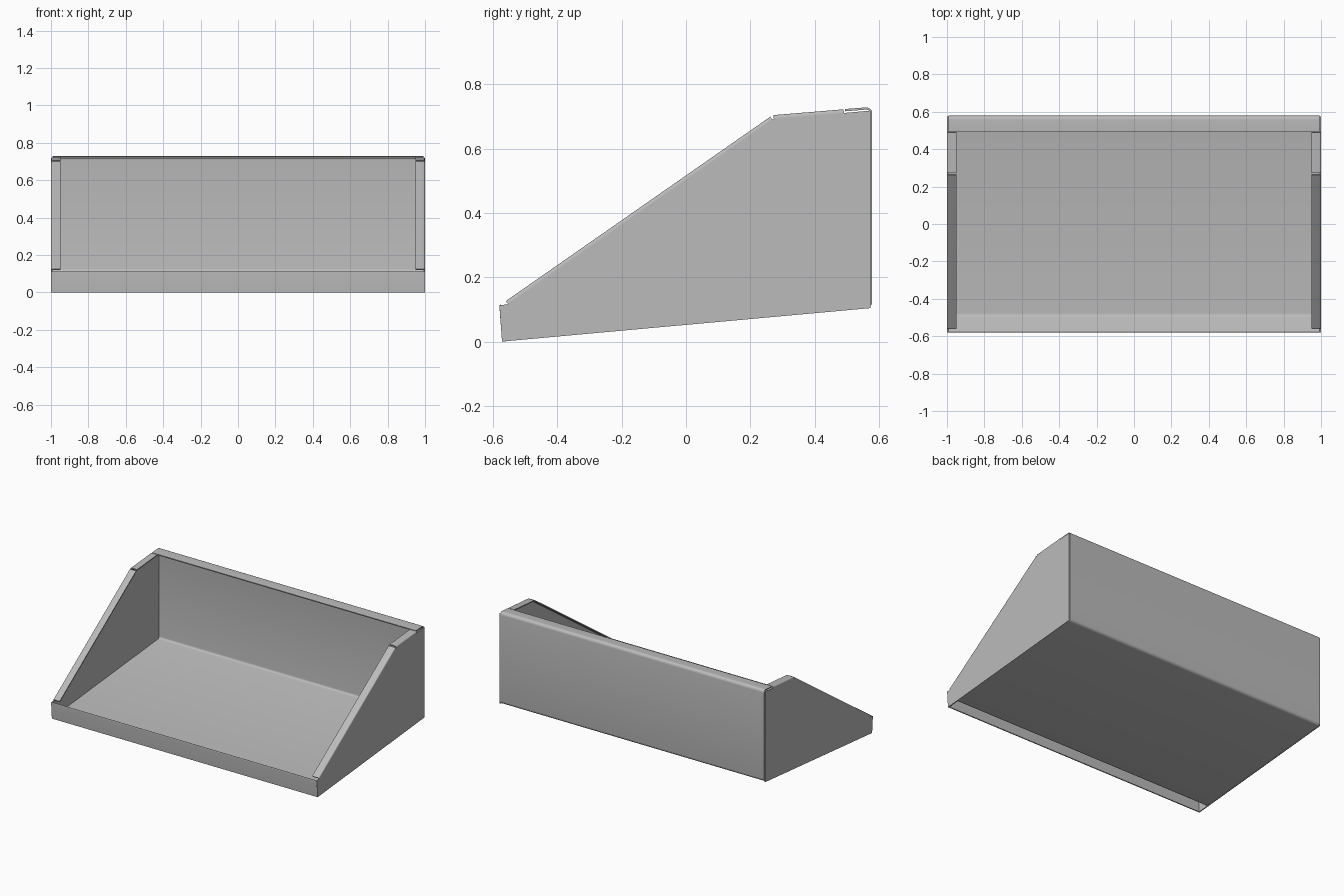
import bpy, bmesh
from mathutils import Vector

cube = bpy.data.objects.get("Cube")
if cube:
    bpy.data.objects.remove(cube, do_unlink=True)

GREY = (0.5, 0.5, 0.5, 1)
metal = bpy.data.materials.new("grey sheet metal")
metal.use_nodes = True
metal.diffuse_color = GREY
metal.node_tree.nodes["Principled BSDF"].inputs["Base Color"].default_value = GREY

THICK = 0.007
X, Y, Z = Vector((1, 0, 0)), Vector((0, 1, 0)), Vector((0, 0, 1))


def prism(name, outline, origin, u, v, sweep):
    """Extrude a closed outline, given in the u, v plane, along sweep."""
    bm = bmesh.new()
    face = bm.faces.new([bm.verts.new(origin + u * a + v * b) for a, b in outline])
    out = bmesh.ops.extrude_face_region(bm, geom=[face])
    moved = [e for e in out["geom"] if isinstance(e, bmesh.types.BMVert)]
    bmesh.ops.translate(bm, vec=sweep, verts=moved)
    bmesh.ops.recalc_face_normals(bm, faces=bm.faces)
    mesh = bpy.data.meshes.new(name)
    bm.to_mesh(mesh)
    bm.free()
    mesh.materials.append(metal)
    obj = bpy.data.objects.new(name, mesh)
    bpy.context.collection.objects.link(obj)
    bpy.ops.object.select_all(action="DESELECT")
    obj.select_set(True)
    bpy.context.view_layer.objects.active = obj
    bpy.ops.object.shade_smooth_by_angle()
    return obj


def bent_sheet(path, trim=0.014, steps=4):
    """Round the corners of a path and thicken it to its right-hand side."""
    pts = [Vector(p) for p in path]
    line = [pts[0]]
    for a, b, c in zip(pts, pts[1:], pts[2:]):
        p = b + (a - b).normalized() * trim
        q = b + (c - b).normalized() * trim
        for i in range(steps + 1):
            t = i / steps
            line.append(p * (1 - t) ** 2 + b * 2 * t * (1 - t) + q * t * t)
    line.append(pts[-1])
    other = []
    for i, p in enumerate(line):
        d = (line[min(i + 1, len(line) - 1)] - line[max(i - 1, 0)]).normalized()
        other.append(p + Vector((d.y, -d.x)) * THICK)
    return line + other[::-1]


# Folded tray: front lip, sloped return, floor, back wall and top flange
tray_path = [(-0.572, 0), (-0.581, 0.121), (-0.49, 0.016),
             (0.572, 0.112), (0.572, 0.722), (0.495, 0.716)]
half = 1 - THICK
prism("folded_tray", bent_sheet(tray_path), X * -half, Y, Z, X * 2 * half)

# Side panels and their inward flanges
panel = [(-0.572, 0), (0.574, 0.104), (0.574, 0.718),
         (0.27, 0.691), (-0.55, 0.117), (-0.58, 0.112)]
flanges = {"sloped_flange": ((-0.56, 0.126), (0.262, 0.699)),
           "upper_flange": ((0.272, 0.704), (0.49, 0.722))}
section = bent_sheet([(0, -0.017), (0, 0), (0.05, 0)], trim=0.01)

for side, s in (("left", 1), ("right", -1)):
    prism(side + "_side_panel", panel, X * s, Y, Z, X * -s * THICK)
    for name, (start, end) in flanges.items():
        a, b = Vector((s, *start)), Vector((s, *end))
        up = X.cross(b - a).normalized()
        prism(side + "_" + name, section, a, X * -s, up, b - a)
